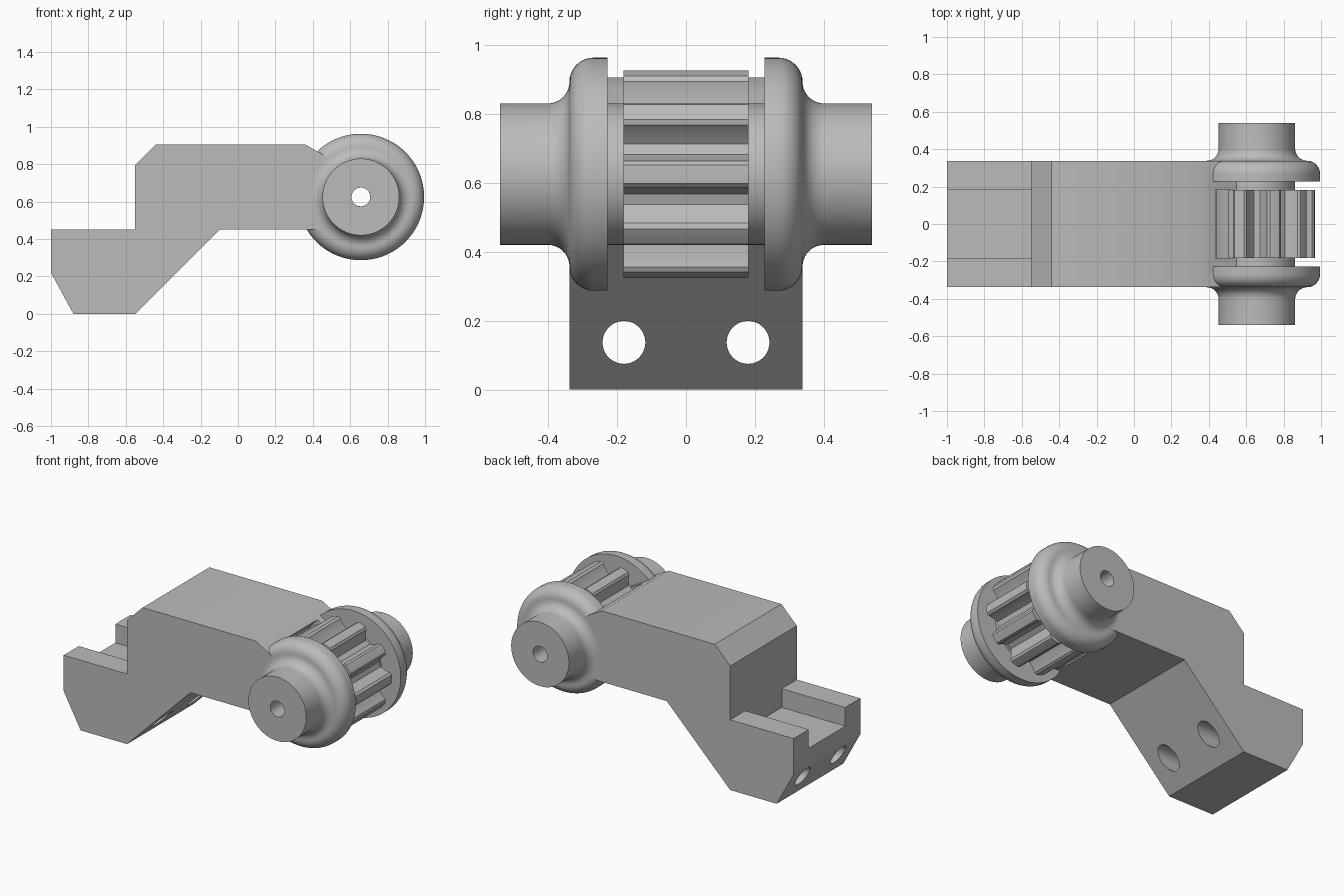
import bpy, bmesh
from math import sin, cos, pi, radians
from mathutils import Matrix, Vector

cube = bpy.data.objects.get("Cube")
if cube:
    bpy.data.objects.remove(cube, do_unlink=True)

grey = bpy.data.materials.new("light_grey")
grey.use_nodes = True
GREY = (0.5, 0.5, 0.5, 1)
grey.diffuse_color = GREY
grey.node_tree.nodes["Principled BSDF"].inputs["Base Color"].default_value = GREY

AXLE = Vector((0.657, 0, 0.625))


def finish(name, bm, smooth=False):
    bmesh.ops.recalc_face_normals(bm, faces=bm.faces)
    mesh = bpy.data.meshes.new(name)
    bm.to_mesh(mesh)
    bm.free()
    mesh.materials.append(grey)
    obj = bpy.data.objects.new(name, mesh)
    bpy.context.collection.objects.link(obj)
    if smooth:
        shade(obj)
    return obj


def activate(obj):
    bpy.ops.object.select_all(action='DESELECT')
    obj.select_set(True)
    bpy.context.view_layer.objects.active = obj


def shade(obj):
    activate(obj)
    bpy.ops.object.shade_smooth_by_angle(angle=radians(30))


def prism(name, outline, half):
    """Extrude an x-z outline along y, from -half to half."""
    bm = bmesh.new()
    face = bm.faces.new([bm.verts.new((x, -half, z)) for x, z in outline])
    new = bmesh.ops.extrude_face_region(bm, geom=[face])["geom"]
    verts = [v for v in new if isinstance(v, bmesh.types.BMVert)]
    bmesh.ops.translate(bm, verts=verts, vec=(0, 2 * half, 0))
    return finish(name, bm)


def cylinder(name, centre, radius, length, axis):
    bm = bmesh.new()
    turn = Matrix.Rotation(pi / 2, 4, 'Y' if axis == 'X' else 'X')
    bmesh.ops.create_cone(bm, cap_ends=True, segments=64, radius1=radius, radius2=radius,
                          depth=length, matrix=Matrix.Translation(centre) @ turn)
    return finish(name, bm)


def cut(obj, cutter):
    cutter.hide_render = True
    mod = obj.modifiers.new("cut", 'BOOLEAN')
    mod.operation, mod.solver, mod.object = 'DIFFERENCE', 'EXACT', cutter
    activate(obj)
    bpy.ops.object.modifier_apply(modifier=mod.name)
    bpy.data.objects.remove(cutter, do_unlink=True)


def lathe(name, profile, steps=96):
    """Revolve a closed (radius, y) profile around the axle."""
    bm = bmesh.new()
    verts = [bm.verts.new(AXLE + Vector((r, y, 0))) for r, y in profile]
    edges = [bm.edges.new((verts[i - 1], verts[i])) for i in range(len(verts))]
    bmesh.ops.spin(bm, geom=verts + edges, cent=AXLE, axis=(0, 1, 0),
                   angle=2 * pi, steps=steps, use_merge=True)
    bmesh.ops.remove_doubles(bm, verts=bm.verts, dist=0.0001)
    return finish(name, bm, smooth=True)


def arc(r, y, radius, start, end, n=10):
    angles = [radians(start + (end - start) * i / n) for i in range(n + 1)]
    return [(r + radius * sin(a), y + radius * cos(a)) for a in angles]


# Stepped bracket arm
arm = prism("bracket_arm", [
    (-1, 0.45), (-1, 0.22), (-0.88, 0), (-0.55, 0), (-0.1, 0.45), (0.555, 0.45),
    (0.555, 0.795), (0.36, 0.905), (-0.44, 0.905), (-0.55, 0.795), (-0.55, 0.45)], 0.338)

# Channel in the low step, two bolt holes, pocket for the toothed wheel
cut(arm, prism("channel_cutter", [(-1.1, 0.33), (-0.55, 0.33), (-0.55, 0.6), (-1.1, 0.6)], 0.185))
for side in (-1, 1):
    cut(arm, cylinder("bolt_cutter", (-0.6, side * 0.18, 0.137), 0.062, 1.2, 'X'))
cut(arm, cylinder("pocket_cutter", AXLE, 0.325, 0.362, 'Y'))
shade(arm)

# Flanged end rollers with a bore; the hub runs inward to the toothed wheel
half_profile = ([(0.05, 0.17), (0.205, 0.17), (0.205, 0.228), (0.338, 0.228)]
                + arc(0.268, 0.268, 0.07, 90, 0)
                + arc(0.268, 0.401, 0.063, 180, 270)
                + [(0.205, 0.54), (0.05, 0.54)])
for name, side in (("front_roller", -1), ("back_roller", 1)):
    lathe(name, [(r, side * y) for r, y in half_profile])

# Toothed belt wheel: each tooth is a rounded tip between two root points
TEETH = 10
tooth = [(-14, 0.235), (-9, 0.27), (-7.5, 0.298), (-5, 0.309), (0, 0.31),
         (5, 0.309), (7.5, 0.298), (9, 0.27), (14, 0.235)]
outline = []
for i in range(TEETH):
    for degrees, r in tooth:
        a = radians(degrees + i * 360 / TEETH)
        outline.append((AXLE.x + r * cos(a), AXLE.z + r * sin(a)))
wheel = prism("toothed_wheel", outline, 0.181)
cut(wheel, cylinder("bore_cutter", AXLE, 0.05, 1, 'Y'))
shade(wheel)
